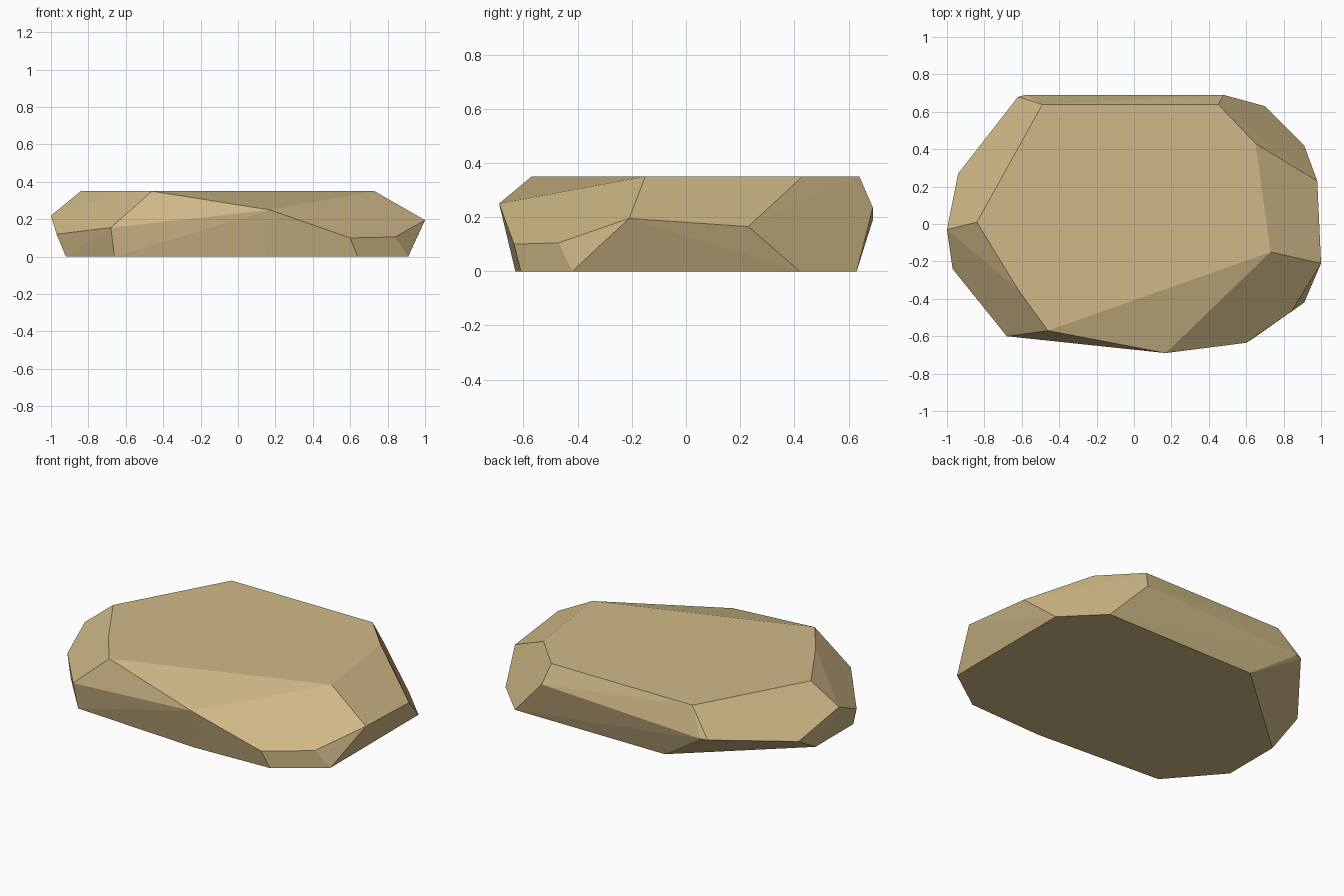
import bpy
import bmesh
from math import radians

cube = bpy.data.objects.get("Cube")
if cube:
    bpy.data.objects.remove(cube, do_unlink=True)

# Sandstone colour
stone = bpy.data.materials.new("sandstone")
stone.use_nodes = True
colour = (0.63, 0.485, 0.242, 1)
stone.diffuse_color = colour
stone.node_tree.nodes["Principled BSDF"].inputs["Base Color"].default_value = colour

# Corners of the flat top and flat base
top_height = 0.35
top = [(-0.49, 0.64), (0.45, 0.64), (0.65, 0.43), (0.73, -0.15),
       (-0.46, -0.57), (-0.62, -0.35), (-0.84, 0.01)]
base = [(0.91, 0.42), (0.7, 0.63), (-0.3, 0.63), (-0.92, 0.08), (-0.92, -0.28),
        (-0.66, -0.58), (0.15, -0.63), (0.64, -0.61), (0.91, -0.42)]

# Chipped ridge around the waist
ridge = [(-1, -0.03, 0.22), (-0.97, -0.24, 0.12), (-0.68, -0.6, 0.155),
         (0.17, -0.69, 0.25), (0.6, -0.635, 0.1), (0.84, -0.47, 0.105),
         (1, -0.21, 0.195), (0.98, 0.23, 0.165), (0.48, 0.69, 0.235),
         (-0.58, 0.69, 0.19), (-0.62, 0.68, 0.19), (-0.94, 0.27, 0.11)]

# Wrap the corners into one faceted stone
bm = bmesh.new()
corners = [(x, y, top_height) for x, y in top] + ridge + [(x, y, 0) for x, y in base]
for corner in corners:
    bm.verts.new(corner)
bmesh.ops.convex_hull(bm, input=bm.verts[:])
bmesh.ops.dissolve_limit(bm, angle_limit=radians(2), verts=bm.verts[:], edges=bm.edges[:])
bmesh.ops.recalc_face_normals(bm, faces=bm.faces[:])

mesh = bpy.data.meshes.new("flat_rock")
bm.to_mesh(mesh)
bm.free()
mesh.materials.append(stone)
rock = bpy.data.objects.new("flat_rock", mesh)
bpy.context.collection.objects.link(rock)
